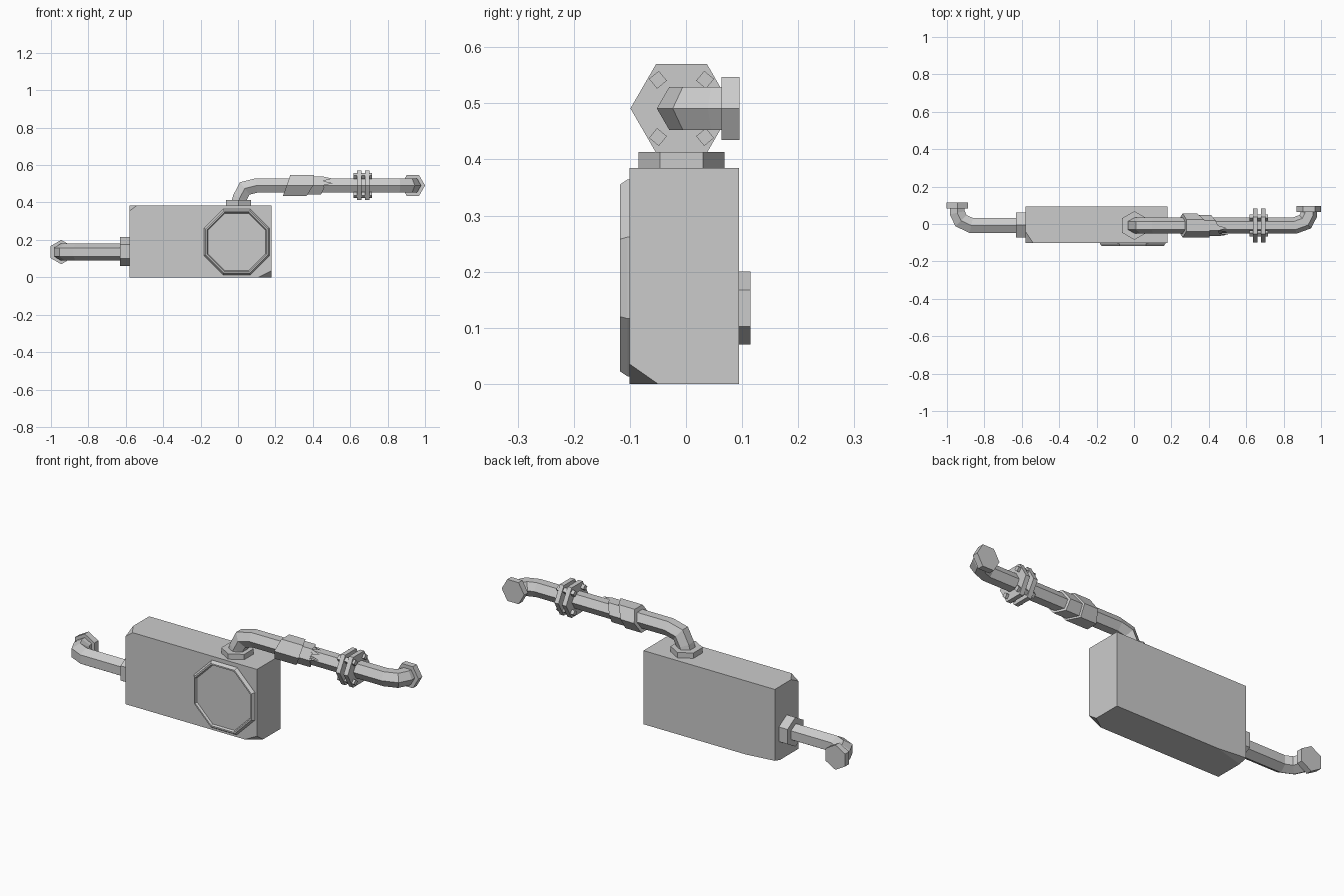
import bpy, bmesh, math
from mathutils import Vector as V

if "Cube" in bpy.data.objects:
    bpy.data.objects.remove(bpy.data.objects["Cube"], do_unlink=True)

grey = bpy.data.materials.new("plain_grey")
grey.use_nodes = True
grey.diffuse_color = (0.6, 0.6, 0.6, 1)
grey.node_tree.nodes["Principled BSDF"].inputs["Base Color"].default_value = (0.6, 0.6, 0.6, 1)


def finish(name, bm):
    bmesh.ops.recalc_face_normals(bm, faces=bm.faces)
    mesh = bpy.data.meshes.new(name)
    bm.to_mesh(mesh)
    bm.free()
    mesh.materials.append(grey)
    obj = bpy.data.objects.new(name, mesh)
    bpy.context.collection.objects.link(obj)
    return obj


def skin(bm, rings):
    """Join rings of points with quads and close both ends."""
    rings = [[bm.verts.new(p) for p in ring] for ring in rings]
    n = len(rings[0])
    for a, b in zip(rings, rings[1:]):
        for i in range(n):
            j = (i + 1) % n
            bm.faces.new((a[i], a[j], b[j], b[i]))
    bm.faces.new(rings[0])
    bm.faces.new(rings[-1])


def tube(name, path, radius, point_dir, sides=6):
    """Sweep a polygon along a path with mitred bends; one corner faces point_dir."""
    path = [V(p) for p in path]
    dirs = [(b - a).normalized() for a, b in zip(path, path[1:])]
    u = V(point_dir)
    u = (u - dirs[0] * u.dot(dirs[0])).normalized()
    w = dirs[0].cross(u)
    turns = [math.tau * i / sides for i in range(sides)]
    rings = [[path[0] + radius * (u * math.cos(t) + w * math.sin(t)) for t in turns]]
    for i, d in enumerate(dirs):
        normal = d + dirs[min(i + 1, len(dirs) - 1)]
        rings.append([p + d * ((path[i + 1] - p).dot(normal) / d.dot(normal))
                      for p in rings[-1]])
    bm = bmesh.new()
    skin(bm, rings)
    return finish(name, bm)


# Tank with clipped corners
bm = bmesh.new()
bmesh.ops.create_cube(bm, size=1)
for v in bm.verts:
    v.co = V((-0.2 + 0.76 * v.co.x, -0.003 + 0.195 * v.co.y, 0.1925 + 0.385 * v.co.z))
clips = [((0.18, -0.1, 0), (-0.07, 0.05, 0.035)),
         ((-0.58, -0.1, 0.385), (0.04, 0.06, -0.03)),
         ((-0.58, 0.095, 0), (0.17, -0.045, 0.012))]
for corner, size in clips:
    corner = V(corner)
    normal = V([-1 / s for s in size])
    cut = bmesh.ops.bisect_plane(bm, geom=bm.verts[:] + bm.edges[:] + bm.faces[:],
                                 plane_co=corner + V((size[0], 0, 0)),
                                 plane_no=normal.normalized(), clear_outer=True)
    bmesh.ops.holes_fill(bm, edges=[e for e in bm.edges if e.is_boundary], sides=0)
finish("tank", bm)

# Octagonal hatch: raised rim around a sunken panel
bm = bmesh.new()
rings = []
for r, y in [(0.19, -0.09), (0.19, -0.104), (0.18, -0.118),
             (0.172, -0.118), (0.166, -0.108)]:
    rings.append([(-0.007 + r * math.cos(t), y, 0.189 + r * math.sin(t))
                  for t in [math.tau * (i + 0.5) / 8 for i in range(8)]])
skin(bm, rings)
finish("hatch", bm)

# Upper pipe with its base flange and end cap
AXIS_Y, HIGH, LOW = -0.008, 0.491, 0.135
tube("upper_flange", [(0.002, AXIS_Y, 0.38), (0.002, AXIS_Y, 0.413)], 0.0765, (0, 1, 0))
tube("upper_pipe", [(0, AXIS_Y, 0.39), (0.01, AXIS_Y, 0.425), (0.036, AXIS_Y, 0.475),
                    (0.1, AXIS_Y, HIGH), (0.86, AXIS_Y, HIGH), (0.915, 0.012, HIGH),
                    (0.935, 0.05, HIGH), (0.935, 0.07, HIGH)], 0.044, (0, 1, 0))
tube("upper_cap", [(0.935, 0.063, HIGH), (0.935, 0.095, HIGH)], 0.065, (1, 0, 0))

# Lower pipe with its collar and end cap
tube("lower_collar", [(-0.63, -0.005, 0.138), (-0.575, -0.005, 0.138)], 0.0765, (0, 0, 1))
tube("lower_pipe", [(-0.57, AXIS_Y, LOW), (-0.87, AXIS_Y, LOW), (-0.925, 0.018, LOW),
                    (-0.945, 0.06, LOW), (-0.945, 0.09, LOW)], 0.046, (0, 0, 1))
tube("lower_cap", [(-0.945, 0.083, LOW), (-0.945, 0.115, LOW)], 0.065, (0, 0, 1))

# Bolted coupling
for side, x in (("inner", 0.635), ("outer", 0.68)):
    tube(side + "_coupling_plate", [(x, AXIS_Y, HIGH), (x + 0.024, AXIS_Y, HIGH)],
         0.091, (0, 1, 0))
for i, (sy, sz) in enumerate([(-1, -1), (-1, 1), (1, -1), (1, 1)]):
    y, z = AXIS_Y + sy * 0.042, HIGH + sz * 0.051
    tube("coupling_bolt_%d" % (i + 1), [(0.617, y, z), (0.717, y, z)], 0.016, (0, 1, sy * sz * 0.1), 4)


def wrap(name, x0, x1, radius, lean, tear):
    """Six-sided sleeve with leaning ends and a torn front right edge."""
    corners = [V((0, math.cos(t), math.sin(t))) * radius
               for t in [math.tau * i / 6 for i in range(6)]]
    ring = [a.lerp(b, k / 4) for a, b in zip(corners, corners[1:] + corners[:1])
            for k in range(4)]
    centre = V((0, AXIS_Y, HIGH))
    left = [centre + p + V((x0 + lean * p.z, 0, 0)) for p in ring]
    right = []
    for i, p in enumerate(ring):
        ragged = tear * (1 if i % 2 else -0.3) if p.y < 0 < p.z else 0
        right.append(centre + p + V((x1 + lean * p.z + ragged - 0.5 * p.y, 0, 0)))
    bm = bmesh.new()
    skin(bm, [left, right])
    return finish(name, bm)


# Patched wrapping on the upper pipe
wrap("wide_wrap", 0.26, 0.37, 0.065, 0.35, 0)
wrap("torn_wrap", 0.34, 0.44, 0.056, 0.2, 0.04)
